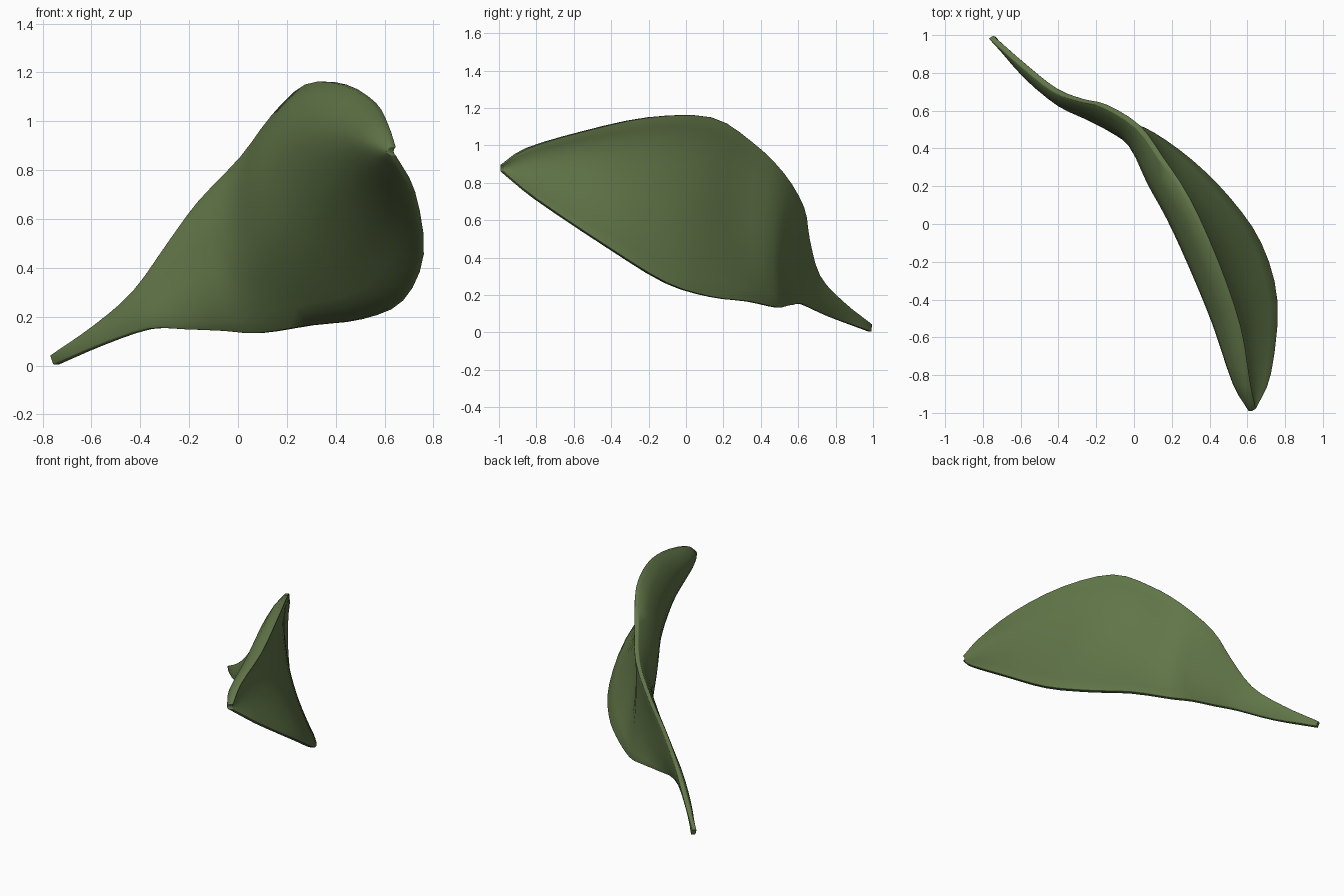
import bpy, bmesh
from mathutils import Vector

if "Cube" in bpy.data.objects:
    bpy.data.objects.remove(bpy.data.objects["Cube"])

# Stations from stem to tip: upper edge, belly line, lower edge
UPPER = [(-.758, .99, .042), (-.58, .835, .165), (-.42, .71, .305), (-.28, .655, .5),
         (-.155, .625, .67), (.02, .515, .855), (.145, .345, 1.02), (.285, .13, 1.15),
         (.435, -.2, 1.15), (.555, -.55, 1.075), (.605, -.85, .985), (.635, -.985, .895)]
BELLY = [(-.752, .985, .022), (-.58, .80, .125), (-.41, .65, .22), (-.245, .565, .31),
         (-.125, .50, .39), (-.01, .415, .48), (.10, .21, .61), (.21, .025, .70),
         (.32, -.195, .755), (.445, -.5, .81), (.545, -.83, .855), (.62, -.985, .875)]
LOWER = [(-.745, .985, .003), (-.555, .765, .085), (-.36, .62, .15), (-.2, .57, .148),
         (-.05, .535, .142), (.09, .48, .133), (.3, .33, .165), (.5, .13, .19),
         (.665, -.11, .265), (.75, -.42, .455), (.715, -.8, .71), (.635, -.985, .86)]
THICK = [.03, .045, .06, .075, .09, .11, .13, .15, .165, .15, .1, .035]  # at the belly
EDGE = .028                                                              # at the rim
INWARD = Vector((.84, .54, 0))
STEPS, ACROSS = 3, 12


def smooth_path(pts):
    """Catmull-Rom curve through the points."""
    p = [Vector(q) for q in pts]
    p = [2 * p[0] - p[1]] + p + [2 * p[-1] - p[-2]]
    out = []
    for i in range(1, len(p) - 2):
        a, b, c, d = p[i - 1:i + 3]
        for k in range(STEPS):
            t = k / STEPS
            out.append(.5 * (2 * b + (c - a) * t + (2 * a - 5 * b + 4 * c - d) * t ** 2
                             + (3 * b - a - 3 * c + d) * t ** 3))
    return out + [p[-2]]


# Closed cross-sections: domed outer face, nearly flat inner face
bm = bmesh.new()
rings = []
thick = [v.x for v in smooth_path([(t, 0, 0) for t in THICK])]
for u, m, l, th in zip(*map(smooth_path, (UPPER, BELLY, LOWER)), thick):
    outer, inner = [], []
    for j in range(ACROSS + 1):
        t = j / ACROSS
        w = 1 - abs(2 * t - 1) ** (2.5 if t < .5 else 2)
        p = u.lerp(l, t) + (m - (u + l) / 2) * w
        outer.append(p - INWARD * EDGE / 2)
        inner.append(p + INWARD * (EDGE / 2 + (th - EDGE) * w))
    rings.append([bm.verts.new(p) for p in outer + inner[::-1]])
n = len(rings[0])
for r0, r1 in zip(rings, rings[1:]):
    for j in range(n):
        k = (j + 1) % n
        bm.faces.new((r0[j], r1[j], r1[k], r0[k]))
# End caps at the stem and the tip, as strips across the thickness
for r in (rings[0], rings[-1]):
    for j in range(ACROSS):
        bm.faces.new((r[j], r[j + 1], r[n - 2 - j], r[n - 1 - j]))
bmesh.ops.recalc_face_normals(bm, faces=bm.faces)
mesh = bpy.data.meshes.new("leaf")
bm.to_mesh(mesh)
bm.free()
leaf = bpy.data.objects.new("leaf", mesh)
bpy.context.collection.objects.link(leaf)

# Softened rim
bevel = leaf.modifiers.new("rim", 'BEVEL')
bevel.width = .009
bevel.segments = 2
bevel.limit_method = 'ANGLE'
bevel.angle_limit = .9

# Leaf green
green = bpy.data.materials.new("leaf_green")
green.diffuse_color = (.12, .18, .065, 1)
green.use_nodes = True
green.node_tree.nodes["Principled BSDF"].inputs["Base Color"].default_value = green.diffuse_color
mesh.materials.append(green)
for f in mesh.polygons:
    f.use_smooth = True
